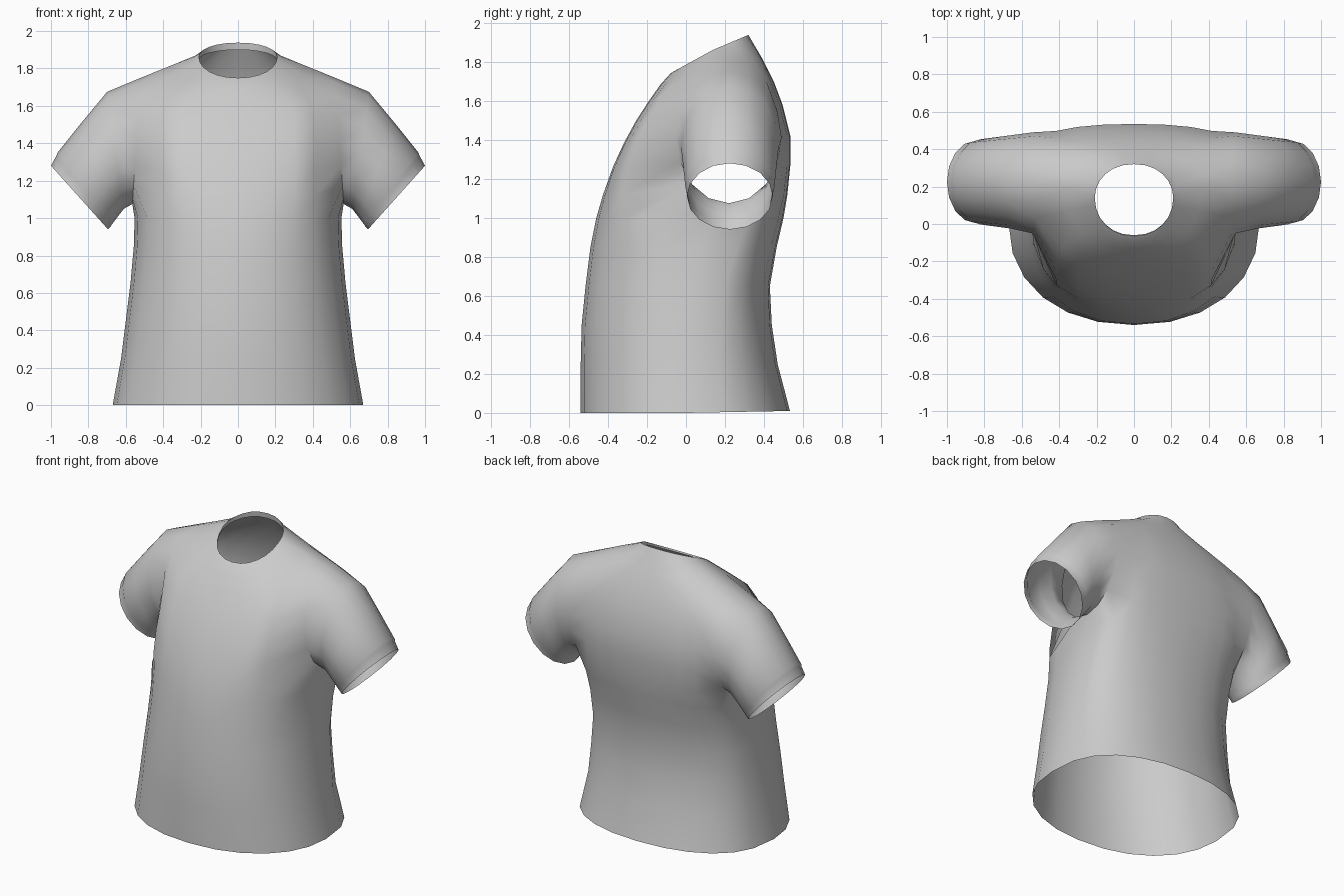
import bpy, bmesh
from math import sin, cos, pi, radians
from mathutils import Vector

cube = bpy.data.objects.get("Cube")
if cube:
    bpy.data.objects.remove(cube, do_unlink=True)

cloth = bpy.data.materials.new("grey cloth")
cloth.use_nodes = True
colour = (0.6, 0.6, 0.6, 1)
cloth.diffuse_color = colour
cloth.node_tree.nodes["Principled BSDF"].inputs["Base Color"].default_value = colour

# Body rings: front y, front z, back y, back z, side x, side y, side z,
# front roundness, back roundness
BODY = [
    (-.54, 0, .533, .01, .67, 0, 0, .92, .75),
    (-.54, .25, .47, .25, .625, 0, .25, .92, .75),
    (-.535, .45, .44, .45, .60, .02, .45, .9, .7),
    (-.515, .65, .43, .65, .575, .04, .65, .87, .65),
    (-.49, .85, .465, .85, .557, .08, .85, .8, .55),
    (-.46, 1.0, .50, 1.0, .553, .14, 1.0, .65, .5),
    (-.425, 1.12, .52, 1.12, .57, .20, 1.13, .5, .4),
    (-.375, 1.26, .535, 1.27, .57, .21, 1.27, .4, .35),
    (-.315, 1.39, .535, 1.42, .57, .21, 1.42, .35, .35),
    (-.255, 1.50, .495, 1.58, .56, .21, 1.58, .4, .4),
    (-.19, 1.60, .45, 1.70, .52, .20, 1.75, .5, .5),
    (-.13, 1.685, .395, 1.81, .36, .19, 1.815, .75, .8),
    (-.08, 1.74, .345, 1.895, .235, .16, 1.86, 1, 1),
    (-.065, 1.75, .32, 1.938, .21, .14, 1.862, 1, 1),
    (-.06, 1.74, .325, 1.90, .212, .14, 1.84, 1, 1),   # turned-in collar
]
# Armhole and sleeve rings: top x, top z, bottom x, bottom z, y centre, y radius
ARMHOLE = (.52, 1.75, .565, 1.075, .22, .27)
SLEEVE = [
    (.70, 1.675, .61, 1.05, .225, .25),
    (.845, 1.50, .645, 1.005, .225, .238),
    (.965, 1.35, .675, .965, .225, .228),
    (.97, 1.335, .68, .955, .225, .222),
    (1.0, 1.28, .695, .94, .225, .22),
]
COLS = 12
LEFT, RIGHT, LOW, HIGH = 4, 8, 6, 10    # armhole limits in columns and rows


def body_point(ring, col):
    fy, fz, by, bz, sx, sy, sz, front_round, back_round = ring
    t = pi * col / COLS
    s = 0 if col in (0, COLS) else sin(t) ** .92
    if col <= COLS / 2:
        y, z, k = fy, fz, abs(cos(t)) ** front_round
    else:
        y, z, k = by, bz, abs(cos(t)) ** back_round
    return Vector((sx * s, sy + (y - sy) * k, sz + (z - sz) * k))


def sleeve_point(ring, i):
    tx, tz, bx, bz, cy, ry = ring
    a = radians(-45 + 22.5 * i)
    k = (1 + cos(a)) / 2
    return Vector((bx + (tx - bx) * k, cy + ry * sin(a), bz + (tz - bz) * k))


bm = bmesh.new()
grid = [[bm.verts.new(body_point(r, c)) for c in range(COLS + 1)] for r in BODY]

# Body panels, leaving the armhole open
for r in range(len(BODY) - 1):
    for c in range(COLS):
        if not (LEFT <= c < RIGHT and LOW <= r < HIGH):
            bm.faces.new((grid[r][c], grid[r][c + 1], grid[r + 1][c + 1], grid[r + 1][c]))

# Rounded armhole edge
loop = [grid[HIGH][c] for c in range(LEFT, RIGHT + 1)]
loop += [grid[r][RIGHT] for r in range(HIGH - 1, LOW - 1, -1)]
loop += [grid[LOW][c] for c in range(RIGHT - 1, LEFT - 1, -1)]
loop += [grid[r][LEFT] for r in range(LOW + 1, HIGH)]
for i, v in enumerate(loop):
    v.co = sleeve_point(ARMHOLE, i)

# Sleeve grown from the armhole edge
for ring in SLEEVE:
    nxt = [bm.verts.new(sleeve_point(ring, i)) for i in range(len(loop))]
    for i in range(len(loop)):
        j = (i + 1) % len(loop)
        bm.faces.new((loop[i], nxt[i], nxt[j], loop[j]))
    loop = nxt

# Remove the unused points inside the armhole and mirror the half
bmesh.ops.delete(bm, geom=[v for v in bm.verts if not v.link_faces], context='VERTS')
bmesh.ops.mirror(bm, geom=bm.verts[:] + bm.edges[:] + bm.faces[:], axis='X', merge_dist=.0005)
bmesh.ops.recalc_face_normals(bm, faces=bm.faces)

mesh = bpy.data.meshes.new("shirt")
bm.to_mesh(mesh)
bm.free()
mesh.materials.append(cloth)
shirt = bpy.data.objects.new("shirt", mesh)
bpy.context.collection.objects.link(shirt)
bpy.context.view_layer.objects.active = shirt
shirt.select_set(True)
bpy.ops.object.shade_smooth_by_angle(angle=radians(60))
